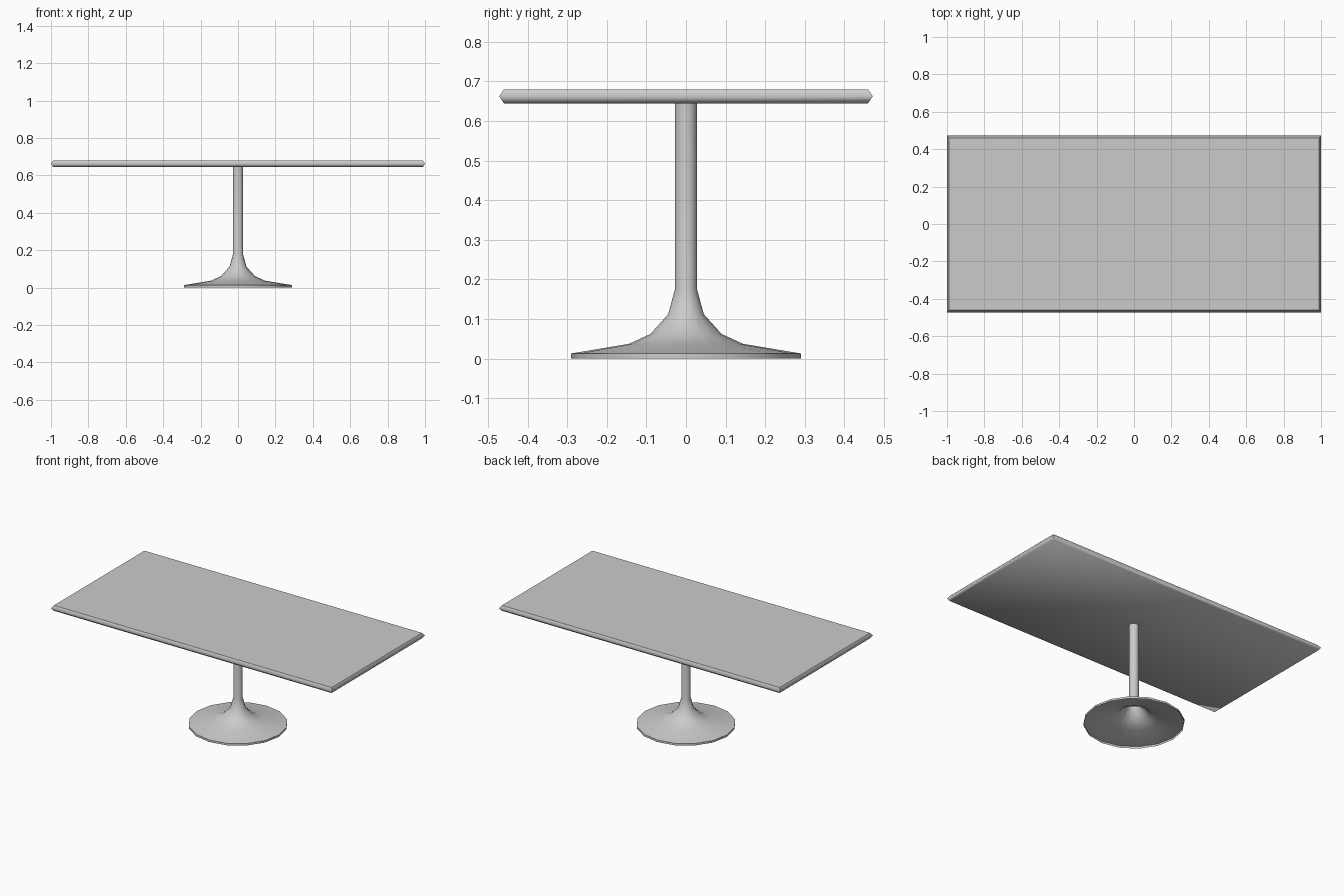
import bpy, bmesh, math

cube = bpy.data.objects.get("Cube")
if cube:
    bpy.data.objects.remove(cube, do_unlink=True)

grey = bpy.data.materials.new("light_grey")
grey.use_nodes = True
colour = (0.6, 0.6, 0.6, 1)
grey.diffuse_color = colour
grey.node_tree.nodes["Principled BSDF"].inputs["Base Color"].default_value = colour


def add_object(name, bm):
    mesh = bpy.data.meshes.new(name)
    bm.to_mesh(mesh)
    bm.free()
    mesh.materials.append(grey)
    obj = bpy.data.objects.new(name, mesh)
    bpy.context.collection.objects.link(obj)
    return obj


def bridge(bm, lower, upper):
    n = len(lower)
    for i in range(n):
        j = (i + 1) % n
        bm.faces.new((lower[i], lower[j], upper[j], upper[i])).smooth = True


# Table top: rectangle with a pointed, softly shaded rim
HALF_X, HALF_Y, RIM = 1.0, 0.472, 0.012
bm = bmesh.new()
rings = []
for z, inset in ((0.645, RIM), (0.6625, 0), (0.68, RIM)):
    x, y = HALF_X - inset, HALF_Y - inset
    rings.append([bm.verts.new((sx * x, sy * y, z))
                  for sx, sy in ((-1, -1), (1, -1), (1, 1), (-1, 1))])
for lower, upper in zip(rings, rings[1:]):
    bridge(bm, lower, upper)
bm.faces.new(rings[0][::-1]).smooth = True
top_face = bm.faces.new(rings[-1])
# Crisp outline on the top and at the four corners
for edge in top_face.edges:
    edge.smooth = False
for lower, upper in zip(rings, rings[1:]):
    for a, b in zip(lower, upper):
        bm.edges.get((a, b)).smooth = False
add_object("table_top", bm)

# Pedestal: one hollow flared shell, open underneath
SIDES = 16
profile = ((0.29, 0), (0.29, 0.013), (0.145, 0.037), (0.09, 0.062),
           (0.045, 0.112), (0.028, 0.175), (0.028, 0.645))
bm = bmesh.new()
rings = []
for radius, z in profile:
    rings.append([bm.verts.new((radius * math.cos(math.tau * i / SIDES),
                                radius * math.sin(math.tau * i / SIDES), z))
                  for i in range(SIDES)])
for lower, upper in zip(rings, rings[1:]):
    bridge(bm, lower, upper)
# Crisp edge where the foot rim meets the flare
for i in range(SIDES):
    bm.edges.get((rings[1][i], rings[1][i - 1])).smooth = False
add_object("pedestal", bm)
